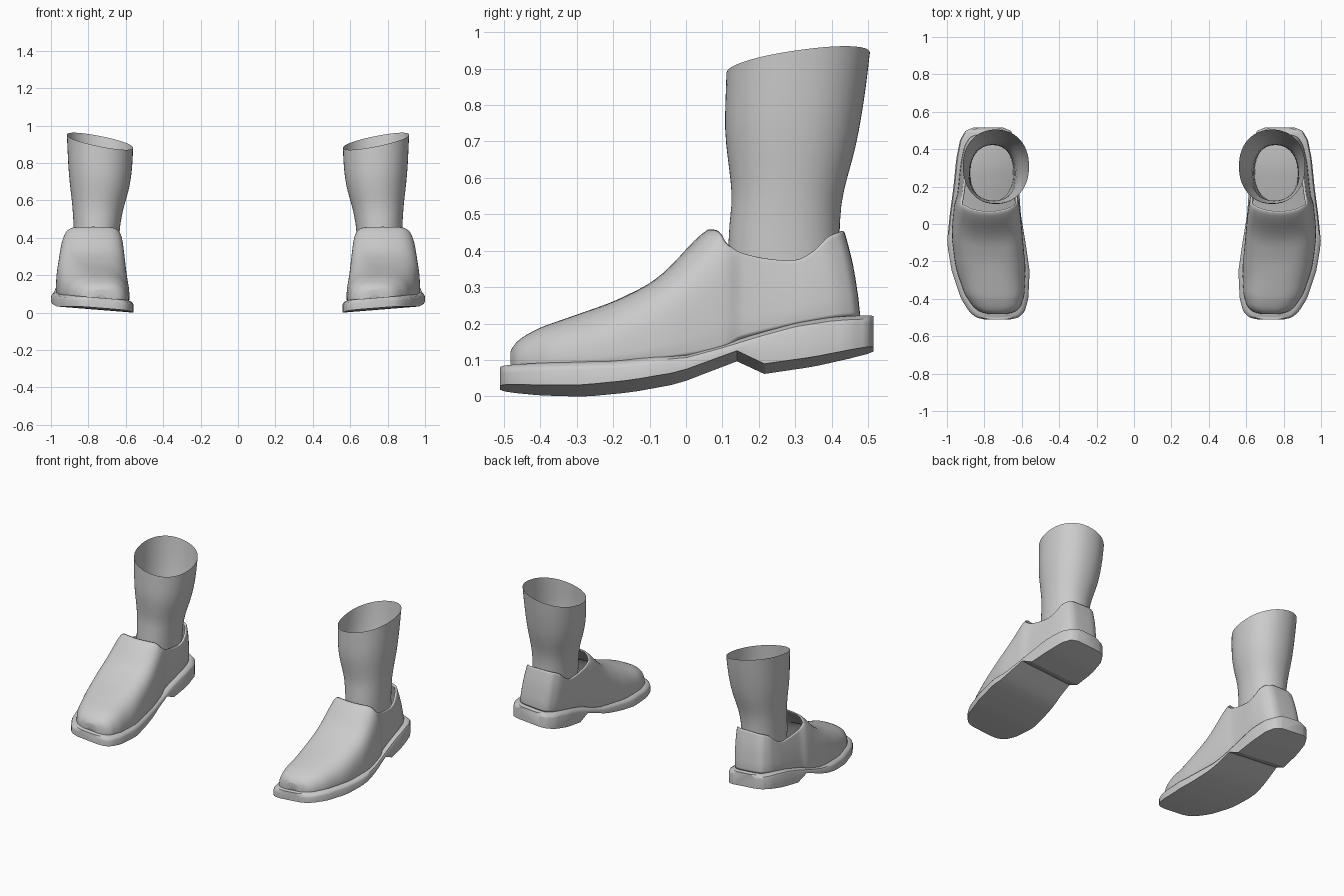
import bpy, bmesh, math

if "Cube" in bpy.data.objects:
    bpy.data.objects.remove(bpy.data.objects["Cube"])

grey = bpy.data.materials.new("plain_grey")
grey.use_nodes = True
COLOR = (0.6, 0.6, 0.6, 1)
grey.diffuse_color = COLOR
grey.node_tree.nodes["Principled BSDF"].inputs["Base Color"].default_value = COLOR


def smooth(a, b, v):
    t = max(0, min(1, (v - a) / (b - a)))
    return t * t * (3 - 2 * t)


def curve(points, v):
    """Piecewise linear lookup."""
    if v <= points[0][0]:
        return points[0][1]
    for (a, p), (b, q) in zip(points, points[1:]):
        if v <= b:
            return p + (q - p) * (v - a) / (b - a)
    return points[-1][1]


def finish(name, bm, angle, thickness=0, subdiv=0):
    """Make a mirrored pair from one built side."""
    bmesh.ops.recalc_face_normals(bm, faces=bm.faces)
    mesh = bpy.data.meshes.new(name)
    bm.to_mesh(mesh)
    bm.free()
    obj = bpy.data.objects.new(name, mesh)
    bpy.context.collection.objects.link(obj)
    mesh.materials.append(grey)
    if thickness:
        mod = obj.modifiers.new("thickness", "SOLIDIFY")
        mod.thickness, mod.offset = thickness, -1
    if subdiv:
        obj.modifiers.new("soften", "SUBSURF").levels = subdiv
        obj.modifiers["soften"].render_levels = subdiv
    obj.modifiers.new("pair", "MIRROR").use_mirror_merge = False
    bpy.ops.object.select_all(action="DESELECT")
    obj.select_set(True)
    bpy.context.view_layer.objects.active = obj
    bpy.ops.object.shade_smooth_by_angle(angle=math.radians(angle))
    return obj


def loft(bm, rings, caps):
    """Join closed rings of points into a tube."""
    rows = [[bm.verts.new(p) for p in ring] for ring in rings]
    n = len(rows[0])
    for a, b in zip(rows, rows[1:]):
        for i in range(n):
            bm.faces.new((a[i], a[(i + 1) % n], b[(i + 1) % n], b[i]))
    if caps:
        bm.faces.new(rows[0])
        bm.faces.new(rows[-1])


# Plan outline and side profiles, all along y
INNER = [(-.51, .66), (-.5, .615), (-.47, .585), (-.4, .565), (-.25, .558), (-.1, .58),
         (.05, .605), (.2, .615), (.35, .615), (.45, .63), (.5, .66), (.515, .70)]
OUTER = [(-.51, .80), (-.5, .845), (-.47, .88), (-.4, .925), (-.25, .975), (-.1, 1),
         (.05, .985), (.2, .965), (.35, .95), (.45, .93), (.5, .90), (.515, .86)]
SOLE_TOP = [(-.51, .07), (-.2, .072), (0, .09), (.1, .118), (.2, .15), (.3, .178), (.4, .195), (.515, .205)]
SOLE_BOTTOM = [(-.51, .028), (-.4, .02), (-.28, .017), (-.15, .028), (-.02, .05), (.14, .11),
               (.215, .075), (.35, .095), (.515, .13)]
VAMP = [(-.482, .125), (-.47, .145), (-.45, .163), (-.4, .19), (-.3, .225), (-.2, .26),
        (-.1, .31), (-.05, .35), (0, .41), (.04, .455), (.06, .466)]
COLLAR = [(.1, .425), (.14, .4), (.2, .382), (.3, .372), (.37, .4), (.43, .44), (.484, .457)]


def plan(y):
    a, b = curve(INNER, y), curve(OUTER, y)
    return (a + b) / 2, (b - a) / 2


def tilt(x):
    return 0.08 * (x - 0.78)


# Sole with rounded welt and stepped heel
bm = bmesh.new()
rings = []
stations = sorted({round(.0025 - .5125 * math.cos(math.pi * i / 36), 4) for i in range(37)} | {.14, .215})
for y in stations:
    cx, w = plan(y)
    lo, hi = curve(SOLE_BOTTOM, y), curve(SOLE_TOP, y)
    side = [(1, lo), (1, hi - .012), (1 - .006 / w, hi), (1 - .03 / w, hi + .012)]
    section = side + [(-s, z) for s, z in reversed(side)]
    rings.append([(cx + s * w, y, z + tilt(cx + s * w)) for s, z in section])
loft(bm, rings, True)
finish("shoe_sole", bm, 40)

# Upper: arched vamp that opens into two walls meeting at the heel
N, M = 24, 6
bm = bmesh.new()
vamp_ys = [-.482 + .542 * (1 - math.cos(math.pi / 2 * i / 20)) for i in range(20)] + [.06]
heel_ys = [.14, .17, .21, .25, .3, .34, .38, .41, .435, .455, .47, .48, .484]
grid = []
for y in vamp_ys + heel_ys:
    cx, w = plan(y / .942)
    w -= .02
    base = curve(SOLE_TOP, y)
    throat = smooth(-.3, .06, y)
    power = 2 / (2.7 + 3.3 * throat)
    row = {}
    for k in range(N + 1):
        a = math.pi * k / N
        c, s = math.cos(a), max(0, math.sin(a)) ** power
        c = math.copysign(abs(c) ** power, c)
        if y <= .06:
            x = cx + w * c - .02 * s * throat
            foot = base + tilt(x) * (1 - s)
            row[k] = bm.verts.new((x, y + .06 * throat * abs(c) ** 2, foot + (curve(VAMP, y) - base) * s))
        elif k <= M or k >= N - M:
            f = s / math.sin(math.pi * M / N) ** power
            x = cx + math.copysign(w * (1 - .06 * f * f), c) - .02 * f
            foot = base + tilt(x) * (1 - f)
            back = .05 * f ** 1.5 * smooth(.3, .48, y)
            row[k] = bm.verts.new((x, y - back, foot + (curve(COLLAR, y) - base) * f))
    grid.append(row)
for a, b in zip(grid, grid[1:]):
    for k in range(N):
        if all(i in r for r in (a, b) for i in (k, k + 1)):
            bm.faces.new((a[k], a[k + 1], b[k + 1], b[k]))
bm.faces.new(list(grid[0].values()))
for k in range(M):
    r = grid[-1]
    bm.faces.new((r[k], r[k + 1], r[N - k - 1], r[N - k]))
finish("shoe_upper", bm, 60, thickness=.014, subdiv=1)

# Sock: open tube with a slanted rim; rows are z, front, back, inner, outer
SOCK = [(.19, .12, .43, .645, .875), (.42, .11, .42, .637, .877), (.53, .127, .425, .62, .883),
        (.60, .122, .445, .602, .89), (.67, .113, .467, .583, .90), (.75, .105, .483, .57, .908),
        (.83, .107, .496, .563, .912), (.916, .11, .506, .56, .916)]
bm = bmesh.new()
rings = []
for z, front, back, inner, outer in SOCK:
    ring = []
    slant = smooth(.45, .916, z)
    for i in range(32):
        a = math.tau * i / 32
        u, v = [math.copysign(abs(t) ** .92, t) for t in (math.cos(a), math.sin(a))]
        ring.append(((inner + outer) / 2 + u * (outer - inner) / 2,
                     (front + back) / 2 + v * (back - front) / 2,
                     z + slant * (.035 * u + .028 * v)))
    rings.append(ring)
loft(bm, rings, False)
finish("sock", bm, 60, subdiv=1)
